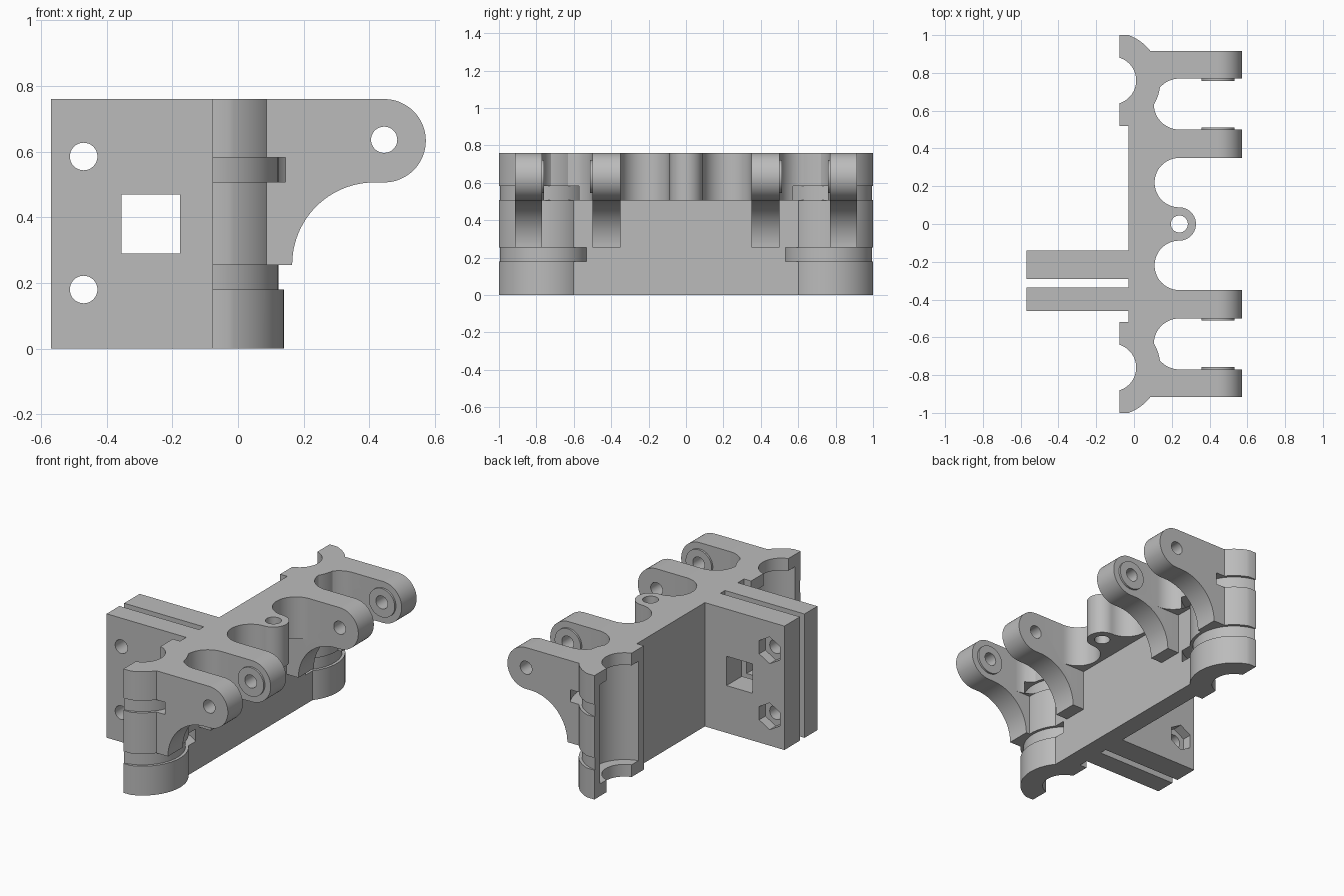
import bpy
import bmesh
from math import sin, cos, pi, radians, asin

if "Cube" in bpy.data.objects:
    bpy.data.objects.remove(bpy.data.objects["Cube"], do_unlink=True)

grey = bpy.data.materials.new("plain grey plastic")
grey.use_nodes = True
GREY = (0.5, 0.5, 0.5, 1)
grey.diffuse_color = GREY
grey.node_tree.nodes["Principled BSDF"].inputs["Base Color"].default_value = GREY

HEIGHT = 0.76
ROD_X, ROD_Y = -0.115, 0.76      # axis of each bearing
PIVOT_X, PIVOT_Z = 0.445, 0.633  # axis of the arm pins


def arc(cx, cy, r, start, end, steps=24):
    """Points along an arc, angles in degrees."""
    angles = [radians(start + (end - start) * i / steps) for i in range(steps + 1)]
    return [(cx + r * cos(a), cy + r * sin(a)) for a in angles]


def circle(cx, cy, r, steps=64, start=0):
    return arc(cx, cy, r, start, start + 360, steps)[:-1]


def rect(x0, x1, y0, y1):
    return [(x0, y0), (x1, y0), (x1, y1), (x0, y1)]


def prism(name, outline, lo, hi, axis="z"):
    """Extrude an xy outline along z, or an xz outline along y."""
    bm = bmesh.new()
    place = (lambda p, h: (p[0], p[1], h)) if axis == "z" else (lambda p, h: (p[0], h, p[1]))
    face = bm.faces.new([bm.verts.new(place(p, lo)) for p in outline])
    top = bmesh.ops.extrude_face_region(bm, geom=[face])["geom"]
    shift = (0, 0, hi - lo) if axis == "z" else (0, hi - lo, 0)
    bmesh.ops.translate(bm, vec=shift, verts=[g for g in top if isinstance(g, bmesh.types.BMVert)])
    bmesh.ops.recalc_face_normals(bm, faces=bm.faces)
    mesh = bpy.data.meshes.new(name)
    bm.to_mesh(mesh)
    bm.free()
    mesh.materials.append(grey)
    ob = bpy.data.objects.new(name, mesh)
    bpy.context.collection.objects.link(ob)
    return ob


def combine(ob, other, operation):
    """Apply one boolean and remove the helper."""
    mod = ob.modifiers.new(operation, "BOOLEAN")
    mod.operation, mod.solver, mod.object = operation, "EXACT", other
    deps = bpy.context.evaluated_depsgraph_get()
    mesh = bpy.data.meshes.new_from_object(ob.evaluated_get(deps))
    ob.modifiers.clear()
    ob.data = mesh
    bpy.data.objects.remove(other, do_unlink=True)


def add(ob, other):
    combine(ob, other, "UNION")


def cut(ob, other):
    combine(ob, other, "DIFFERENCE")


# Back plate
body = prism("carriage_body", rect(-0.03, 0.085, -0.76, 0.76), 0, HEIGHT)

# Bearing housings at both ends
half = 0.24
spread = asin(half / 0.255) * 180 / pi
for s in (-1, 1):
    y = s * ROD_Y
    outline = [(-0.078, y - half)] + arc(ROD_X, y, 0.255, -spread, spread, 40) + [(-0.078, y + half)]
    add(body, prism("housing", outline, 0, HEIGHT))

# Top deck with rounded bays and a centre lug
side = (arc(0.24, 0, 0.088, 0, 90, 16) + arc(0.24, 0.219, 0.131, 270, 90)
        + arc(0.24, 0.635, 0.135, 270, 90) + [(0.24, 0.915), (0, 0.915)])
mirrored = [(x, -y) for x, y in reversed(side[1:])]
add(body, prism("deck", mirrored + side, 0.505, HEIGHT))

# Four hooked arms, with raised washers on the facing sides of each pair
arm = ([(0, 0.255), (0.165, 0.255)] + arc(0.415, 0.256, 0.25, 180, 90)
       + arc(PIVOT_X, PIVOT_Z, 0.127, -90, 90) + [(0, HEIGHT)])
for s in (-1, 1):
    for near, far, boss in ((0.35, 0.5, 0.512), (0.77, 0.915, 0.758)):
        lo, hi = sorted((s * near, s * far))
        add(body, prism("arm", arm, lo, hi, "y"))
        lo, hi = sorted((s * boss, s * (near + far) / 2))
        add(body, prism("washer", circle(PIVOT_X, PIVOT_Z, 0.088), lo, hi, "y"))

# Pin hole through all arms, and the hole in the centre lug
cut(body, prism("pin_cutter", circle(PIVOT_X, PIVOT_Z + 0.003, 0.04, 32), -1.1, 1.1, "y"))
cut(body, prism("lug_cutter", circle(0.24, 0, 0.045, 32), 0.45, 0.9))

# Rod passage, bearing pocket and two strap grooves in each housing
for s in (-1, 1):
    y = s * ROD_Y
    cut(body, prism("rod_cutter", circle(ROD_X, y, 0.1265), -0.1, 0.9))
    cut(body, prism("pocket_cutter", circle(ROD_X, y, 0.19), 0.075, 0.685))
    for z in (0.18, 0.507):
        ring = prism("strap_cutter", circle(ROD_X, y, 0.303), z, z + 0.075)
        cut(ring, prism("strap_core", circle(ROD_X, y, 0.238), z - 0.1, z + 0.2))
        cut(body, ring)

# Two belt clamp tabs with a window, bolt holes and nut recesses
tabs = []
for name, lo, hi in (("clamp_tab_thick", -0.29, -0.14), ("clamp_tab_thin", -0.46, -0.335)):
    tab = prism(name, rect(-0.57, -0.03, 0, HEIGHT), lo, hi, "y")
    cut(tab, prism("window_cutter", rect(-0.355, -0.177, 0.29, 0.47), -0.6, 0, "y"))
    for z in (0.18, 0.585):
        cut(tab, prism("bolt_cutter", circle(-0.47, z, 0.042, 32), -0.6, 0, "y"))
        if hi == -0.14:
            cut(tab, prism("nut_cutter", circle(-0.47, z, 0.082, 6, 90), -0.2, 0, "y"))
    tabs.append(tab)

# Smooth the round walls, keep the edges crisp
bpy.ops.object.select_all(action="DESELECT")
for ob in [body] + tabs:
    ob.select_set(True)
bpy.context.view_layer.objects.active = body
bpy.ops.object.shade_smooth_by_angle(angle=radians(30))
